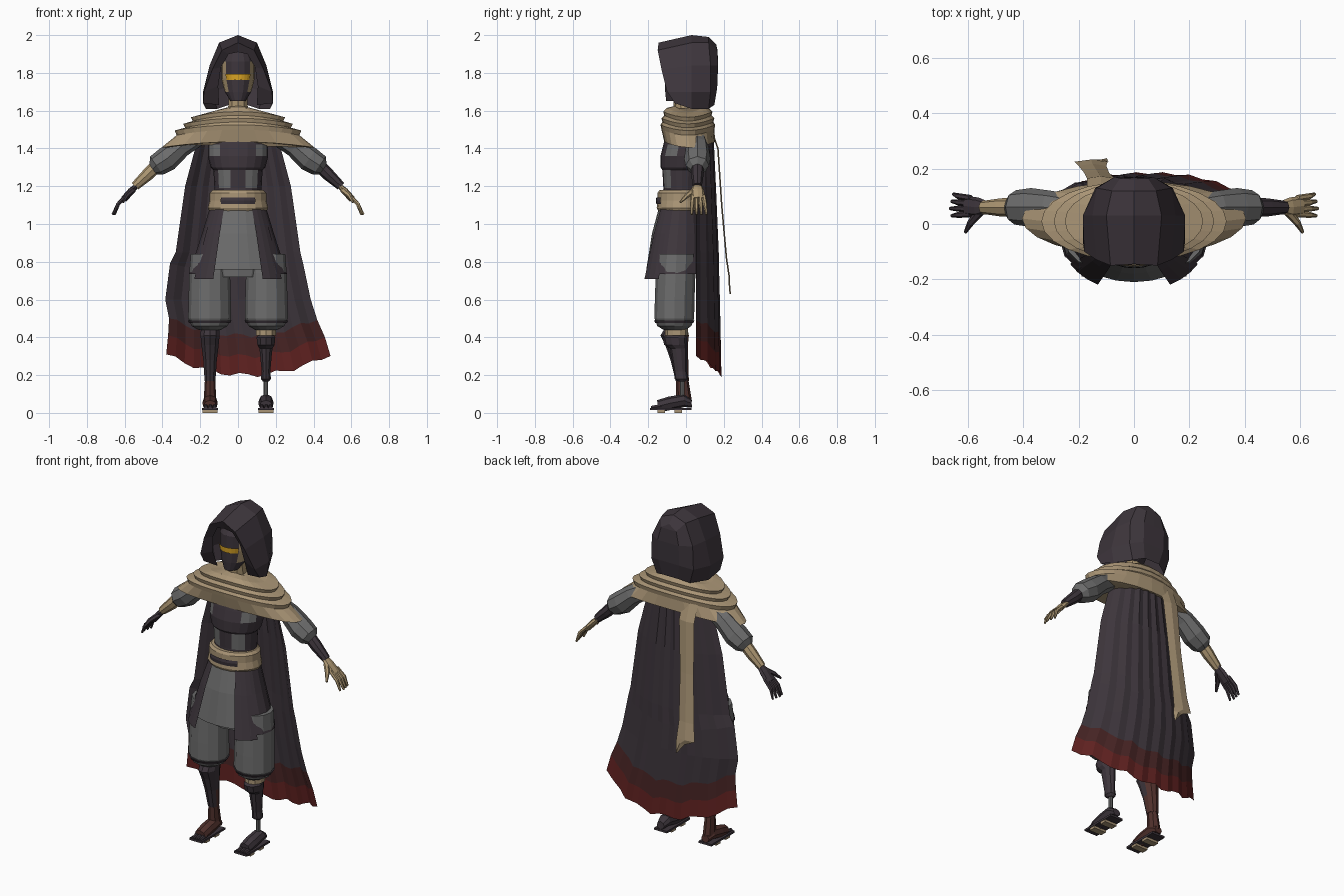
import bpy
import bmesh
from math import sin, cos, pi, radians
from mathutils import Vector

default_cube = bpy.data.objects.get("Cube")
if default_cube:
    bpy.data.objects.remove(default_cube, do_unlink=True)


def make_material(name, red, green, blue):
    material = bpy.data.materials.new(name)
    material.use_nodes = True
    material.diffuse_color = (red, green, blue, 1)
    material.node_tree.nodes["Principled BSDF"].inputs["Base Color"].default_value = (red, green, blue, 1)
    return material


dark = make_material("dark cloth", .047, .036, .045)
grey = make_material("grey cloth", .15, .15, .15)
tan = make_material("tan cloth", .40, .30, .18)
skin = make_material("pale wrap", .42, .31, .17)
red = make_material("red hem", .12, .016, .015)
deep_red = make_material("deep red hem", .065, .018, .018)
leather = make_material("red leather", .08, .03, .025)
yellow = make_material("yellow visor", .75, .40, .02)


def build_grid(name, rows, materials, closed=False, caps=False):
    """Join rows of points into a quad surface."""
    bm = bmesh.new()
    grid = [[bm.verts.new(point) for point in row] for row in rows]
    count = len(grid[0])
    for upper, lower in zip(grid, grid[1:]):
        for i in range(count if closed else count - 1):
            j = (i + 1) % count
            bm.faces.new((upper[i], upper[j], lower[j], lower[i]))
    if caps:
        bm.faces.new(grid[0])
        bm.faces.new(grid[-1])
    bmesh.ops.recalc_face_normals(bm, faces=bm.faces)
    mesh = bpy.data.meshes.new(name)
    bm.to_mesh(mesh)
    bm.free()
    part = bpy.data.objects.new(name, mesh)
    bpy.context.collection.objects.link(part)
    for material in materials:
        mesh.materials.append(material)
    return part


def paint(part, rule):
    """Set the material slot of each face from its centre."""
    for face in part.data.polygons:
        face.material_index = int(rule(face.center))


def shell(name, rings, *materials, x=0, start=-180, end=180, sides=16, droop=0):
    """Stack elliptical rings (z, x radius, y radius, y centre); angle zero is the front."""
    closed = end - start == 360
    rows = []
    for z, wide, deep, y in rings:
        row = []
        for i in range(sides if closed else sides + 1):
            angle = radians(start + (end - start) * i / sides)
            row.append((x + wide * sin(angle), y - deep * cos(angle), z - droop * sin(angle) ** 2))
        rows.append(row)
    return build_grid(name, rows, materials, closed, closed)


def tube(name, path, radii, material, flat=1, sides=8):
    """Sweep a flattened ring along a path."""
    path = [Vector(point) for point in path]
    turn = (path[-1] - path[0]).to_track_quat('Z', 'Y')
    angles = [2 * pi * i / sides for i in range(sides)]
    rows = [[point + turn @ Vector((r * cos(a), r * flat * sin(a), 0)) for a in angles]
            for point, r in zip(path, radii)]
    return build_grid(name, rows, [material], True, True)


def box(name, centre, size, material):
    (x, y, z), (w, d, h) = centre, size
    corners = ((-w, -d), (w, -d), (w, d), (-w, d))
    rows = [[(x + a / 2, y + b / 2, z + side * h / 2) for a, b in corners] for side in (-1, 1)]
    return build_grid(name, rows, [material], True, True)


# Hood: arches from the inner rim, over the brim, to the back; mirrored
hood_arches = [
    [(.10, -.05, 1.63), (.105, -.09, 1.73), (.09, -.11, 1.83), (.05, -.125, 1.9), (0, -.13, 1.91)],
    [(.185, -.06, 1.64), (.18, -.10, 1.7), (.135, -.13, 1.82), (.085, -.15, 1.92), (0, -.145, 1.96)],
    [(.17, .03, 1.61), (.185, .03, 1.7), (.15, .03, 1.84), (.1, .03, 1.96), (0, .03, 2)],
    [(.11, .12, 1.61), (.14, .13, 1.7), (.135, .13, 1.84), (.08, .12, 1.96), (0, .12, 1.99)],
    [(.05, .15, 1.63), (.07, .165, 1.72), (.07, .17, 1.84), (.05, .165, 1.92), (0, .16, 1.95)],
    [(0, .15, 1.63), (0, .165, 1.72), (0, .17, 1.84), (0, .167, 1.92), (0, .16, 1.95)],
]
hood = build_grid("hood", hood_arches, [dark])
hood.modifiers.new("Mirror", 'MIRROR')

# Masked head, visor and neck
head = shell("masked_head", [(1.65, .04, .045, -.06), (1.7, .07, .085, -.025), (1.77, .088, .10, -.01),
                             (1.86, .088, .10, -.01), (1.94, .06, .07, .01)], dark, skin)
paint(head, lambda c: abs(c.x) > .06 and c.z < 1.83)
shell("visor", [(1.762, .085, .105, -.012), (1.795, .095, .108, -.012)], yellow, start=-45, end=45, sides=8)
shell("neck", [(1.54, .06, .06, 0), (1.69, .05, .05, -.02)], skin, sides=10)

# Layered shawl with ridged folds
shell("shawl", [(1.625, .11, .08, .02), (1.615, .17, .11, .01), (1.595, .25, .13, .01), (1.575, .24, .125, .01),
                (1.56, .29, .14, .01), (1.54, .28, .135, .01), (1.525, .335, .145, .01), (1.50, .325, .14, .01),
                (1.435, .405, .135, .02), (1.435, .37, .12, .02)], tan, sides=24, droop=.03)

# Hanging scarf end on the back
tail_rows = [(1.5, -.17, -.07, .13), (1.4, -.17, -.07, .165), (1.1, -.18, -.09, .185),
             (.82, -.20, -.10, .21), (.72, -.215, -.095, .225), (.69, -.15, -.09, .225), (.63, -.10, -.095, .23)]
build_grid("scarf_tail", [[(a, y, z), ((a + b) / 2, y + .008, z), (b, y, z)] for z, a, b, y in tail_rows], [tan])

# Long cape with wavy coloured hem bands
cape_rows = [(1.5, 1.52, -.2, .2, .14), (1.2, 1.2, -.28, .28, .155), (.85, .85, -.33, .33, .17),
             (.79, .75, -.36, .345, .172), (.6, .6, -.385, .385, .176), (.5, .41, -.365, .42, .18),
             (.41, .30, -.37, .46, .182), (.31, .2, -.38, .49, .184)]
cape = []
for index, (edge, middle, left, right, back) in enumerate(cape_rows):
    row = []
    for i in range(19):
        u = i / 9 - 1
        bend = 1 - abs(u) ** 2.4
        wave = .012 * sin(i * 1.7) if index > 4 else 0
        row.append((left + (right - left) * i / 18, .05 + (back - .05) * bend + .004 * cos(i * pi),
                    edge + (middle - edge) * (1 - u * u) + wave))
    cape.append(row)
cape = build_grid("cape", cape, [dark, deep_red, red])
for face in cape.data.polygons:
    face.material_index = max(0, face.index // 18 - 4)

# Torso with grey side and belly panels
torso = shell("torso", [(1.05, .13, .11, -.02), (1.19, .125, .10, -.02), (1.285, .13, .105, -.02),
                        (1.3, .145, .12, -.015), (1.36, .16, .125, -.01), (1.42, .16, .12, 0),
                        (1.56, .12, .09, .01)], dark, grey, sides=20)
paint(torso, lambda c: c.y < 0 and (1.2 < c.z < 1.29 and .045 < abs(c.x) < .09
                                    or 1.35 < c.z < 1.42 and .10 < abs(c.x) < .145))

# Belt, buckle, coat skirt and apron
shell("belt", [(1.065, .15, .115, -.03), (1.085, .16, .125, -.03), (1.125, .15, .12, -.03),
               (1.165, .15, .12, -.03), (1.18, .135, .11, -.03)], tan, sides=20)
shell("buckle", [(1.105, .152, .127, -.03), (1.125, .158, .13, -.03), (1.14, .152, .127, -.03)],
      dark, start=-36, end=36, sides=6)
shell("coat_skirt", [(1.1, .145, .115, -.03), (.95, .19, .145, -.04), (.735, .26, .18, -.055)],
      dark, start=34, end=326, sides=16)
for side in (-1, 1):
    shell("coat_front_flap", [(1.09, .147, .118, -.03), (.95, .193, .15, -.04), (.71, .262, .19, -.055)],
          dark, start=side * 30, end=side * 62, sides=3)
shell("apron", [(1.1, .14, .11, -.03), (.95, .18, .14, -.04), (.76, .24, .155, -.055)],
      grey, start=-46, end=46, sides=6)
shell("hips", [(1.08, .13, .1, -.03), (.85, .18, .11, -.05), (.72, .14, .1, -.05)], grey, sides=12)

for side, label in ((-1, "right"), (1, "left")):
    is_left = side > 0
    # Baggy trousers with a dark cuff line
    shell(label + "_trouser", [(.84, .10, .10, -.05), (.74, .108, .105, -.055), (.6, .112, .105, -.06),
                               (.5, .114, .105, -.062), (.46, .095, .09, -.062), (.44, .06, .06, -.06)],
          grey, x=side * .15, sides=12)
    shell(label + "_cuff", [(.49, .117, .108, -.062), (.475, .108, .1, -.062)], dark, x=side * .15, sides=12)

    # Lower legs: a boot on the right, a jointed artificial leg on the left
    leg_x = side * .148
    if is_left:
        shell("left_knee_wrap", [(.46, .055, .06, -.05), (.41, .055, .06, -.05)], tan, x=leg_x, sides=10)
        shell("left_shin", [(.415, .04, .045, -.05), (.40, .052, .065, -.06), (.36, .048, .06, -.055),
                            (.34, .036, .045, -.04), (.22, .024, .035, -.03), (.18, .028, .035, -.025),
                            (.165, .016, .016, -.02)], dark, x=leg_x, sides=10)
        shell("left_ankle_rod", [(.18, .012, .012, -.02), (.08, .012, .012, -.02)], grey, x=leg_x, sides=8)
    else:
        shin = shell("right_shin", [(.46, .05, .055, -.05), (.41, .053, .075, -.06), (.36, .048, .06, -.05),
                                    (.28, .038, .047, -.035), (.17, .03, .035, -.02)],
                     dark, leather, x=leg_x, sides=10)
        paint(shin, lambda c: c.y > -.03)
        shell("right_ankle", [(.18, .027, .032, -.02), (.06, .034, .042, -.01)], leather, x=leg_x, sides=8)

    # Foot, toes, sandal sole and sole bars
    tube(label + "_foot", [(leg_x, .03, .05), (leg_x, -.01, .065), (leg_x, -.09, .05), (leg_x, -.15, .035)],
         (.025, .038, .04, .036), dark if is_left else leather, flat=.9)
    for offset in (-.022, .002, .024):
        tube(label + "_toe", [(leg_x + offset, -.13, .035), (leg_x + offset, -.185, .028)], (.014, .01), dark, sides=6)
    box(label + "_sole", (leg_x, -.08, .02), (.085, .22, .012), dark)
    for y in (-.13, -.04):
        box(label + "_sole_bar", (leg_x, y, .008), (.08, .04, .016), tan)

    # Sleeve, forearm and palm
    hand_colour, arm_colour = (skin, dark) if is_left else (dark, skin)

    def at(x, y, z):
        return side * x, y, z

    tube(label + "_sleeve", [at(.2, .05, 1.47), at(.3, .06, 1.41), at(.375, .06, 1.345), at(.43, .06, 1.31),
                             at(.45, .06, 1.29)], (.05, .06, .07, .062, .035), grey, flat=.95)
    tube(label + "_forearm", [at(.43, .06, 1.31), at(.48, .06, 1.26), at(.545, .06, 1.2)],
         (.034, .033, .024), arm_colour)
    tube(label + "_palm", [at(.53, .06, 1.21), at(.565, .06, 1.175), at(.605, .065, 1.13)],
         (.022, .036, .036), hand_colour, flat=.5)
    # Spread fingers and thumb
    for finger in range(4):
        y = .036 + finger * .019
        tip = .03 + finger * .026
        reach = .665 - .006 * abs(finger - 1)
        tube(label + "_finger", [at(.59, y, 1.15), at(.635, (y + tip) / 2, 1.105), at(reach, tip, 1.05)],
             (.012, .011, .006), hand_colour, sides=6)
    tube(label + "_thumb", [at(.555, .045, 1.18), at(.59, .005, 1.15), at(.61, -.03, 1.115)],
         (.016, .013, .006), hand_colour, sides=6)
